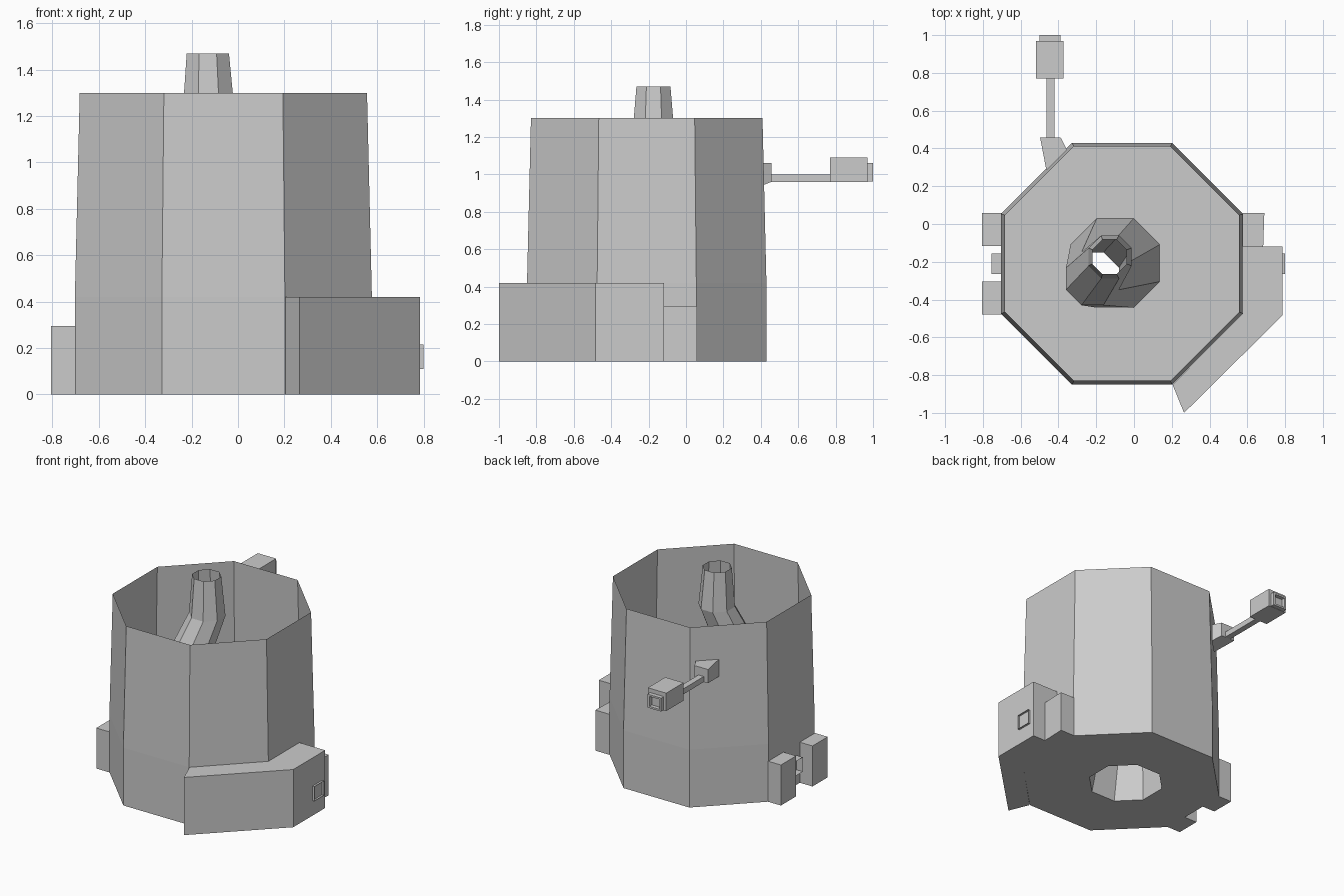
import bpy, bmesh, math

if "Cube" in bpy.data.objects:
    bpy.data.objects.remove(bpy.data.objects["Cube"])


def loft(name, rings, cap_start=True, cap_end=True):
    """Skin a list of equal-length point rings with flat faces."""
    bm = bmesh.new()
    rows = [[bm.verts.new(p) for p in ring] for ring in rings]
    n = len(rows[0])
    for a, b in zip(rows, rows[1:]):
        for i in range(n):
            j = (i + 1) % n
            bm.faces.new((a[i], a[j], b[j], b[i]))
    if cap_start:
        bm.faces.new(rows[0][::-1])
    if cap_end:
        bm.faces.new(rows[-1])
    bmesh.ops.recalc_face_normals(bm, faces=bm.faces)
    mesh = bpy.data.meshes.new(name)
    bm.to_mesh(mesh)
    bm.free()
    ob = bpy.data.objects.new(name, mesh)
    bpy.context.collection.objects.link(ob)
    return ob


def octagon(cx, cy, apothem, z):
    r = apothem / math.cos(math.pi / 8)
    return [(cx + r * math.cos(math.pi / 8 + k * math.pi / 4),
             cy + r * math.sin(math.pi / 8 + k * math.pi / 4), z) for k in range(8)]


def prism(name, outline, z0, z1):
    return loft(name, [[(x, y, z) for x, y in outline] for z in (z0, z1)])


def box(name, x0, x1, y0, y1, z0, z1):
    return prism(name, [(x0, y0), (x1, y0), (x1, y1), (x0, y1)], z0, z1)


def rect_x(x, y0, y1, z0, z1):
    return [(x, y0, z0), (x, y1, z0), (x, y1, z1), (x, y0, z1)]


def rect_y(y, x0, x1, z0, z1):
    return [(x0, y, z0), (x1, y, z0), (x1, y, z1), (x0, y, z1)]


# Open-topped octagonal tub, its floor pierced by the central tube
CX, CY = -0.063, -0.21
base = octagon(-0.10, -0.207, 0.236, 0)
loft("tub", [base,
             octagon(CX, CY, 0.64, 0),
             octagon(CX, CY, 0.64, 0.42),
             octagon(CX, CY, 0.619, 1.30)], False, False)

# Bent hollow tube rising through the tub
loft("center_tube", [base,
                     octagon(-0.22, -0.29, 0.14, 0.85),
                     octagon(-0.126, -0.174, 0.114, 1.19),
                     octagon(-0.13, -0.174, 0.091, 1.47)], False, False)

# Stepped housing on the right corner
prism("corner_housing", [(0.204, -0.85), (0.265, -1.0), (0.785, -0.485),
                         (0.785, -0.118), (0.577, -0.118), (0.577, -0.475)], 0, 0.42)
prism("side_block", [(0.577, -0.118), (0.684, -0.118), (0.69, 0.058), (0.577, 0.058)], 0, 0.295)

# Pair of blocks on the left side
for i, y in enumerate((-0.48, -0.117)):
    box(f"left_block_{i + 1}", -0.805, -0.70, y, y + 0.175, 0, 0.295)

# Open square sockets on both sides
loft("right_socket", [rect_x(0.80, -0.265, -0.155, 0.11, 0.215),
                      rect_x(0.785, -0.265, -0.155, 0.11, 0.215)], False, False)
loft("left_socket", [rect_x(-0.755, -0.265, -0.155, 0.11, 0.215),
                     rect_x(-0.70, -0.265, -0.155, 0.11, 0.215)], False, False)

# Arm at the back left: wall mount, rod, head and open nozzle
loft("arm_mount", [[(-0.464, 0.285, 0.935), (-0.355, 0.394, 0.935),
                    (-0.355, 0.394, 1.06), (-0.464, 0.285, 1.06)],
                   rect_y(0.457, -0.497, -0.388, 0.96, 1.06)], False, True)
box("arm_rod", -0.463, -0.42, 0.455, 0.775, 0.96, 1.0)
# The head is hollow: the rim folds inward to a recessed end face
loft("arm_head", [rect_y(0.77, -0.52, -0.372, 0.96, 1.09),
                  rect_y(0.97, -0.52, -0.372, 0.96, 1.09)])
loft("arm_nozzle", [rect_y(0.97, -0.50, -0.39, 0.962, 1.06),
                    rect_y(1.0, -0.50, -0.39, 0.962, 1.06),
                    rect_y(1.0, -0.485, -0.405, 0.975, 1.047),
                    rect_y(0.972, -0.485, -0.405, 0.975, 1.047)], False, True)
